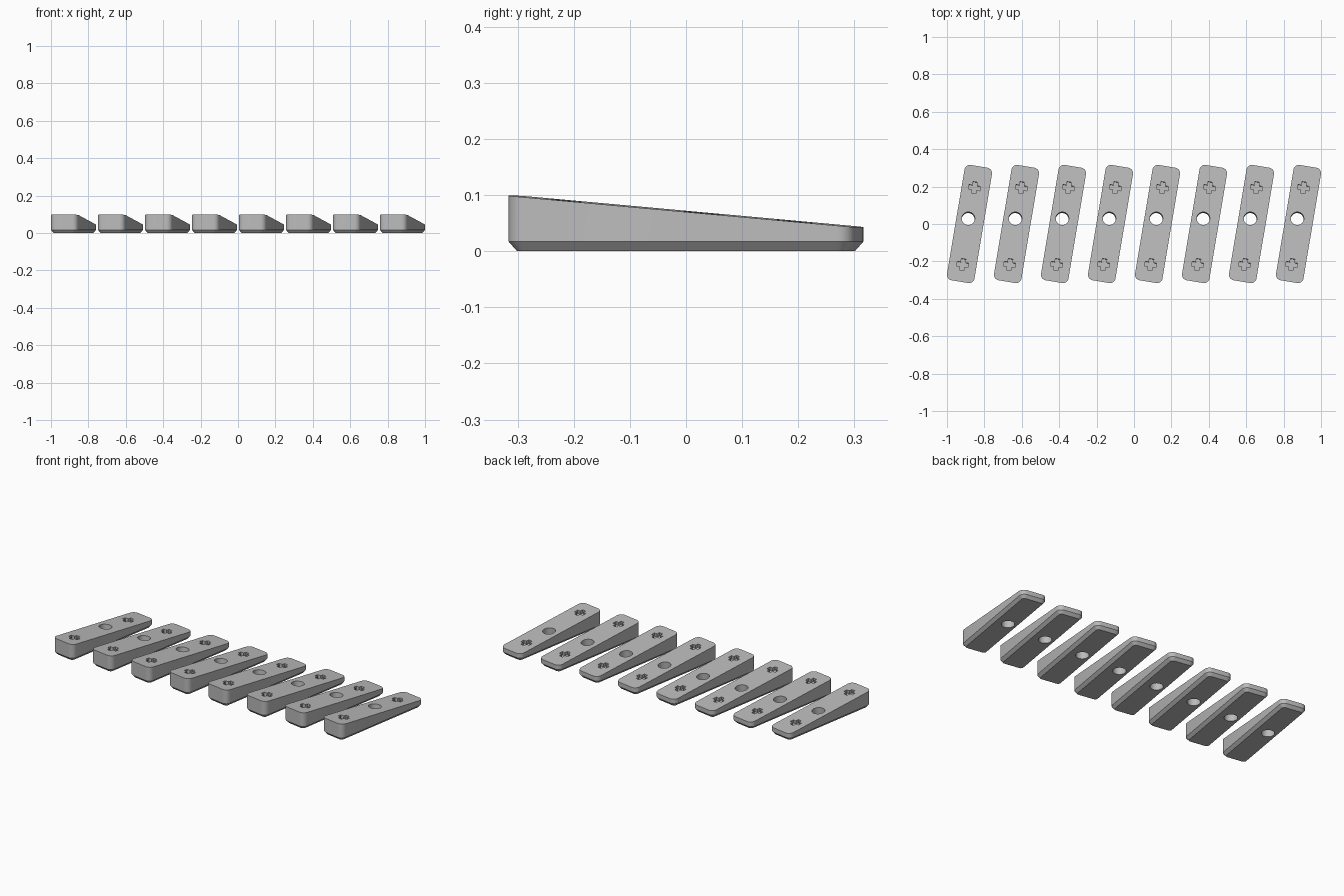
import bpy, bmesh, math
from mathutils import Matrix, Vector

if "Cube" in bpy.data.objects:
    bpy.data.objects.remove(bpy.data.objects["Cube"])

HALF_W, HALF_L, RADIUS = 0.0745, 0.3126, 0.03
SLOPE, MID_Z = 0.0896, 0.071
PITCH, COUNT, TURN = 0.2513, 8, math.radians(-9.5)
TILT = -math.atan(SLOPE)

grey = bpy.data.materials.new("plain grey")
grey.diffuse_color = (0.5, 0.5, 0.5, 1)
grey.use_nodes = True
grey.node_tree.nodes["Principled BSDF"].inputs["Base Color"].default_value = grey.diffuse_color


def top_z(y):
    return MID_Z - SLOPE * y


def outline(inset):
    """Rounded rectangle, shrunk by inset."""
    r, pts = RADIUS - inset, []
    a, b = HALF_W - RADIUS, HALF_L - RADIUS
    for i, (sx, sy) in enumerate([(1, 1), (-1, 1), (-1, -1), (1, -1)]):
        for k in range(7):
            t = math.pi / 2 * (i + k / 6)
            pts.append((sx * a + r * math.cos(t), sy * b + r * math.sin(t)))
    return pts


def loft(name, loops):
    """Closed solid through a list of matching vertex loops."""
    bm = bmesh.new()
    rings = [[bm.verts.new(p) for p in loop] for loop in loops]
    n = len(rings[0])
    bm.faces.new(rings[0][::-1])
    bm.faces.new(rings[-1])
    for lo, hi in zip(rings, rings[1:]):
        for i in range(n):
            j = (i + 1) % n
            bm.faces.new((lo[i], lo[j], hi[j], hi[i]))
    bmesh.ops.recalc_face_normals(bm, faces=bm.faces)
    mesh = bpy.data.meshes.new(name)
    bm.to_mesh(mesh)
    bm.free()
    mesh.materials.append(grey)
    ob = bpy.data.objects.new(name, mesh)
    bpy.context.collection.objects.link(ob)
    return ob


def cutter(name, shape, x, y, below, above):
    """Prism standing square to the sloped top at (x, y)."""
    m = Matrix.Translation((x, y, top_z(y))) @ Matrix.Rotation(TILT, 4, 'X')
    ob = loft(name, [[m @ Vector((u, v, z)) for u, v in shape]
                     for z in (-below, above)])
    ob.hide_render = True
    return ob


# Wedge body: chamfered underside, straight walls, sloping top
rim = outline(0)
body = loft("wedge_body", [
    [(x, y, 0) for x, y in outline(0.015)],
    [(x, y, 0.017) for x, y in rim],
    [(x, y, top_z(y)) for x, y in rim]])

# Through hole and two cross-shaped recesses
circle = [(0.035 * math.cos(math.tau * i / 32), 0.035 * math.sin(math.tau * i / 32))
          for i in range(32)]
s, w = 0.031, 0.012
cross = [(s, -w), (s, w), (w, w), (w, s), (-w, s), (-w, w),
         (-s, w), (-s, -w), (-w, -w), (-w, -s), (w, -s), (w, -w)]
cutters = [cutter("hole_cutter", circle, -0.011, 0.028, 0.15, 0.05),
           cutter("back_cross_cutter", cross, -0.006, 0.196, 0.02, 0.05),
           cutter("front_cross_cutter", cross, 0.0, -0.22, 0.02, 0.05)]
for c in cutters:
    mod = body.modifiers.new(c.name, 'BOOLEAN')
    mod.operation, mod.solver, mod.object = 'DIFFERENCE', 'EXACT', c

# Bake the cut wedge once, then repeat it in a row
bpy.context.view_layer.update()
dg = bpy.context.evaluated_depsgraph_get()
mesh = bpy.data.meshes.new_from_object(body.evaluated_get(dg))
mesh.name = "wedge"
for ob in [body] + cutters:
    bpy.data.objects.remove(ob)

for i in range(COUNT):
    ob = bpy.data.objects.new(f"wedge_{i + 1}", mesh)
    ob.location.x = PITCH * (i - (COUNT - 1) / 2)
    ob.rotation_euler.z = TURN
    bpy.context.collection.objects.link(ob)

# Smooth rounded corners, crisp edges elsewhere
bpy.ops.object.select_all(action='DESELECT')
ob.select_set(True)
bpy.context.view_layer.objects.active = ob
bpy.ops.object.shade_smooth_by_angle(angle=math.radians(30))
